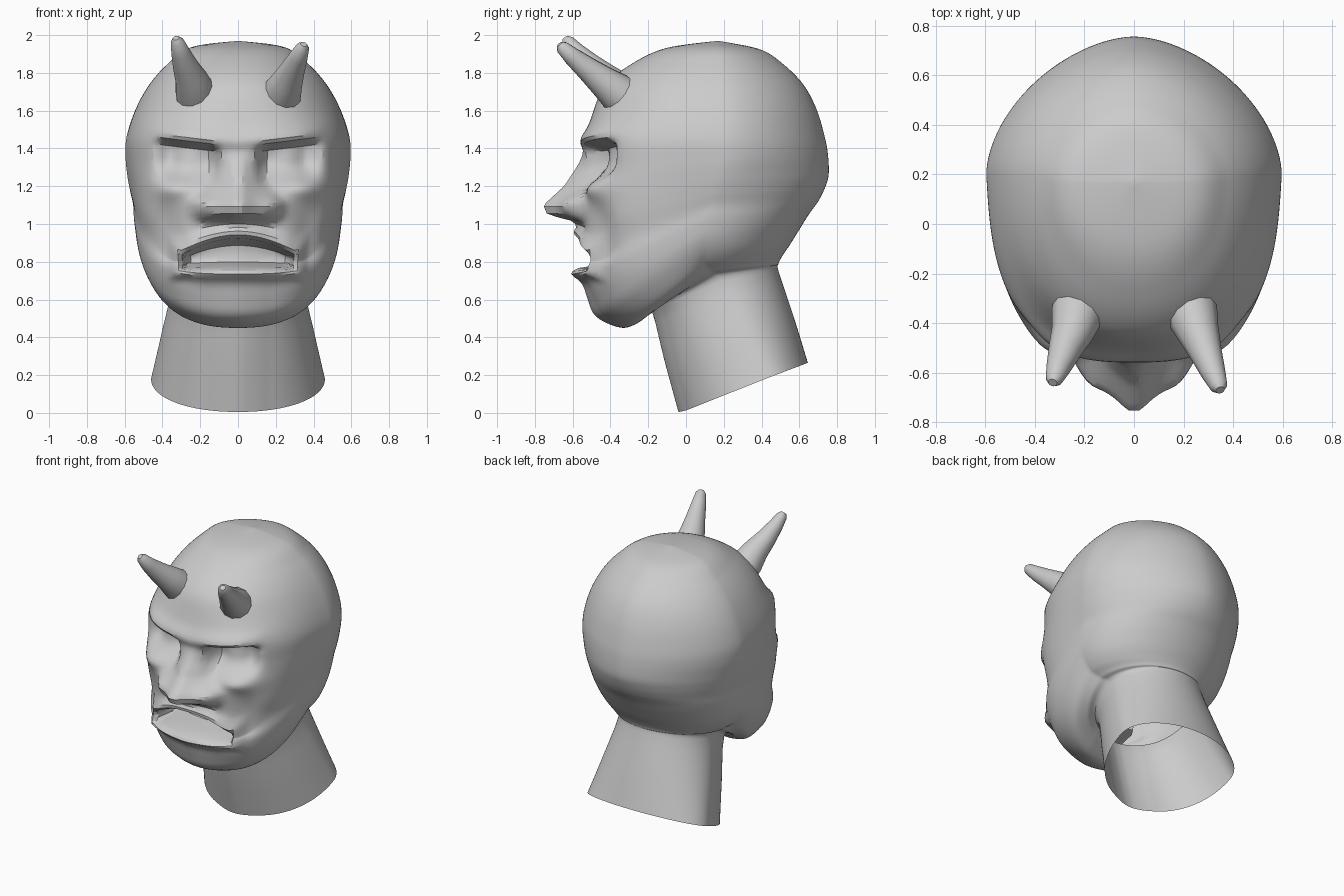
import bpy, bmesh, math
from mathutils import Vector

if "Cube" in bpy.data.objects:
    bpy.data.objects.remove(bpy.data.objects["Cube"])


def sm(v, a, b):
    t = min(1, max(0, (v - a) / (b - a)))
    return t * t * (3 - 2 * t)


def gauss(v, centre, width):
    return math.exp(-((v - centre) / width) ** 2)


def table(v, pts):
    if v <= pts[0][0]:
        return pts[0][1]
    for (a, p), (b, q) in zip(pts, pts[1:]):
        if v <= b:
            return p + (q - p) * (v - a) / (b - a)
    return pts[-1][1]


def catmull(p0, p1, p2, p3, t):
    return [0.5 * (2 * b + (c - a) * t + (2 * a - 5 * b + 4 * c - d) * t * t
                   + (3 * b - a - 3 * c + d) * t ** 3) for a, b, c, d in zip(p0, p1, p2, p3)]


def skin(name, rings, cap=False):
    bm = bmesh.new()
    rows = [[bm.verts.new(p) for p in r] for r in rings]
    n = len(rows[0])
    for a, b in zip(rows, rows[1:]):
        for i in range(n):
            j = (i + 1) % n
            bm.faces.new((a[i], a[j], b[j], b[i]))
    if cap:
        bm.faces.new(rows[-1])
    bmesh.ops.remove_doubles(bm, verts=bm.verts, dist=0.0004)
    bmesh.ops.recalc_face_normals(bm, faces=bm.faces)
    me = bpy.data.meshes.new(name)
    bm.to_mesh(me)
    bm.free()
    ob = bpy.data.objects.new(name, me)
    bpy.context.collection.objects.link(ob)
    bpy.context.view_layer.objects.active = ob
    ob.select_set(True)
    bpy.ops.object.shade_smooth_by_angle(angle=math.radians(30))
    ob.select_set(False)
    return ob


# Loft sections: front y,z / widest y,z / half width / back y,z
SECTIONS = [
    (-.02, .005, .42, .18, .46, .645, .265),
    (-.095, .28, .30, .44, .40, .57, .51),
    (-.165, .55, .19, .70, .345, .49, .75),
    (-.215, .505, .13, .755, .40, .49, .79),
    (-.31, .45, .10, .80, .46, .51, .83),
    (-.45, .505, .10, .86, .505, .55, .89),
    (-.50, .60, .10, .93, .535, .60, .97),
    (-.525, .72, .12, 1.02, .55, .65, 1.05),
    (-.505, .85, .14, 1.10, .555, .70, 1.12),
    (-.535, 1.0, .16, 1.17, .57, .735, 1.19),
    (-.525, 1.15, .18, 1.25, .585, .755, 1.26),
    (-.515, 1.3, .20, 1.35, .595, .752, 1.36),
    (-.53, 1.45, .20, 1.46, .59, .735, 1.46),
    (-.49, 1.6, .20, 1.60, .545, .69, 1.61),
    (-.43, 1.73, .19, 1.73, .475, .62, 1.74),
    (-.30, 1.84, .18, 1.84, .38, .51, 1.85),
    (-.11, 1.93, .17, 1.935, .25, .39, 1.925),
    (.17, 1.97, .17, 1.97, 0, .17, 1.97),
]
NOSE_H = [(.97, .02), (1.015, .06), (1.05, .20), (1.10, .225), (1.2, .125), (1.33, .05), (1.42, 0)]
NOSE_W = [(1.0, .14), (1.05, .22), (1.12, .23), (1.2, .14), (1.3, .09), (1.42, .08)]
BROW = 1.43


# Face relief: how far a front point moves towards the viewer
def relief(x, z):
    # nose ridge and nostril wings
    hw = table(z, NOSE_W)
    d = table(z, NOSE_H) * max(0, 1 - max(0, x - .025) / hw)
    d += .05 * gauss(x, .19, .07) * gauss(z, 1.10, .06)
    # brow ridge, eye socket and eyeball
    d += .03 * gauss(z, BROW + .03, .05) * (1 - sm(x, .32, .48))
    socket = sm(x, .08, .16) * (1 - sm(x, .34, .47))
    d -= .12 * socket * (1 - sm(z, BROW - .04, BROW + .01)) * sm(z, 1.17, 1.35)
    d += .03 * gauss(x, .27, .09) * gauss(z, 1.34, .06)
    # cheekbone and cheek hollow
    d += .045 * gauss(x, .35, .1) * gauss(z, 1.19, .07)
    d -= .04 * gauss(x, .37, .07) * gauss(z, 1.0, .1)
    # mouth opening with raised lips
    f = min(.93 - z, z - .765, .30 - x)
    d -= .18 * sm(f, 0, .04)
    d += .05 * gauss(f, -.022, .03)
    d += .02 * gauss(z, .72, .04) * (1 - sm(x, .15, .3))
    return d


# Vertical drift so the mesh rows follow the slanted brows and arched lip
def drift(x, z):
    brow = .12 * (min(x, .42) - .2) * gauss(z, BROW, .1) * (1 - sm(x, .42, .55))
    lip = .085 * (min(x, .3) / .28) ** 2 * gauss(z, .93, .1) * (1 - sm(x, .33, .48))
    return brow - lip


SEG = 160


def head_ring(s):
    fy, fz, my, mz, w, by, bz = s
    face = gauss(mz, 1.2, .32)
    n_front = 2.1 + 1.3 * face
    n_back = 2 - .25 * sm(mz, .95, 1.3)
    ring = []
    for i in range(SEG):
        a = 2 * math.pi * i / SEG
        sx, c = math.sin(a), math.cos(a)
        n = n_front if c > 0 else n_back
        r = (abs(sx) ** n + abs(c) ** n) ** (-1 / n)
        sx, c = sx * r, c * r
        ey, ez = (fy, fz) if c > 0 else (by, bz)
        x, y, z = w * sx, my + abs(c) * (ey - my), mz + abs(c) * (ez - mz)
        if c > 0:
            x *= 1 - .1 * c * face
        if c > .25:
            k = sm(c, .25, .6)
            y -= relief(abs(x), z) * k
            z += drift(abs(x), z) * k
        ring.append((x, y, z))
    return ring


# Head and open neck in one skin
rings = []
last = len(SECTIONS) - 1
for k in range(last):
    p = [SECTIONS[min(last, max(0, k + o))] for o in (-1, 0, 1, 2)]
    steps = 3 if k < 2 else 8
    for j in range(steps):
        s = catmull(*p, j / steps)
        rings.append(head_ring(s))
rings.append(head_ring(SECTIONS[-1]))
skin("head_and_neck", rings)


# Horns: tapered curved tubes rooted in the forehead
def horn(name, path):
    out = []
    for i, (p, r) in enumerate(path):
        a = Vector(path[max(0, i - 1)][0])
        b = Vector(path[min(len(path) - 1, i + 1)][0])
        q = (b - a).to_track_quat('Z', 'Y')
        out.append([Vector(p) + q @ Vector((r * math.cos(t * math.pi / 6),
                                            r * math.sin(t * math.pi / 6), 0)) for t in range(12)])
    skin(name, out, cap=True)


horn("left_horn", [((-.21, -.28, 1.63), .11), ((-.23, -.37, 1.71), .105), ((-.25, -.44, 1.775), .085),
                   ((-.28, -.51, 1.84), .067), ((-.305, -.58, 1.91), .05),
                   ((-.322, -.625, 1.965), .036), ((-.328, -.64, 1.985), .018)])
horn("right_horn", [((.21, -.28, 1.63), .11), ((.235, -.37, 1.70), .105), ((.26, -.44, 1.755), .085),
                    ((.29, -.52, 1.82), .066), ((.32, -.60, 1.885), .05),
                    ((.342, -.655, 1.935), .036), ((.348, -.67, 1.952), .018)])
